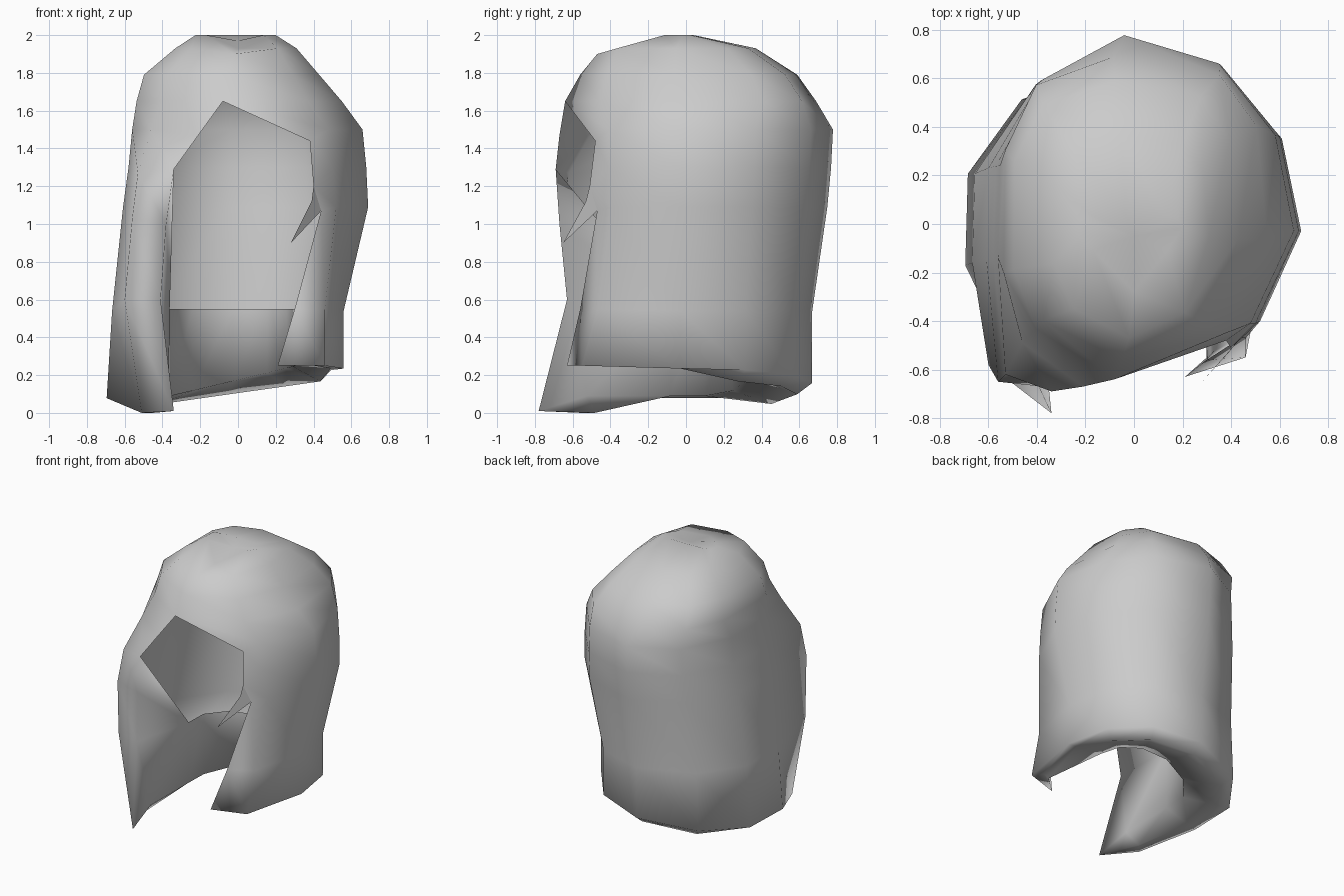
import bpy
import bmesh
from math import sin, cos, radians, copysign

cube = bpy.data.objects.get("Cube")
if cube:
    bpy.data.objects.remove(cube, do_unlink=True)

grey = bpy.data.materials.new("plain grey")
grey.use_nodes = True
tone = (0.6, 0.6, 0.6, 1)
grey.diffuse_color = tone
grey.node_tree.nodes["Principled BSDF"].inputs["Base Color"].default_value = tone

# Directions of the shell columns, measured from the back
SIDES = [-105, -72, -40, -4, 32, 62, 93]
ALL_ROUND = [-140, *SIDES, 145]


def rounded(value, power):
    return copysign(abs(value) ** power, value)


def ring(angles, power, right, left, back, front, z, tilt=0):
    """Points round the shell, running from its right to its left."""
    points = []
    for angle in angles:
        s, c = rounded(sin(radians(angle)), power), rounded(cos(radians(angle)), power)
        x = s * (left if s > 0 else right)
        y = c * (back if c > 0 else front)
        points.append((x, y, z + tilt * x))
    return points


def add_strip(bm, lower, upper):
    for i in range(len(lower) - 1):
        corners = list(dict.fromkeys([lower[i], lower[i + 1], upper[i + 1], upper[i]]))
        if len(corners) > 2:
            bm.faces.new(corners)


def finish(bm, name):
    bmesh.ops.recalc_face_normals(bm, faces=bm.faces)
    mesh = bpy.data.meshes.new(name)
    bm.to_mesh(mesh)
    bm.free()
    mesh.materials.append(grey)
    for face in mesh.polygons:
        face.use_smooth = True
    obj = bpy.data.objects.new(name, mesh)
    bpy.context.collection.objects.link(obj)
    return obj


# Open rows: right lip and front corner, reaches (right, left, back, front,
# height, tilt), then left front corner and lip
OPEN_ROWS = [
    ((-.34, -.78, .01), (-.51, -.55, 0), (.72, .56, .67, .66, .165, .125),
     (.46, -.55, .25), (.21, -.63, .25)),
    ((-.41, -.63, .6), (-.6, -.58, .6), (.69, .56, .67, .62, .54, 0),
     (.46, -.47, .55), (.3, -.56, .55)),
    ((-.38, -.67, 1.0), (-.56, -.65, 1.03), (.63, .69, .75, .56, 1.09, 0),
     (.52, -.4, 1.09), (.44, -.47, 1.07)),
    ((-.34, -.69, 1.29), (-.53, -.62, 1.27), (.6, .68, .77, .55, 1.3, 0),
     (.5, -.41, 1.3), (.40, -.51, 1.2)),
    ((-.21, -.67, 1.47), (-.46, -.49, 1.5), (.58, .66, .78, .54, 1.5, 0),
     (.48, -.41, 1.5), (.38, -.48, 1.44)),
]
# Closed rows: front point, then reaches and height
CLOSED_ROWS = [
    ((-.08, -.64, 1.65), (.55, .55, .69, .52, 1.65)),
    ((-.05, -.56, 1.79), (.51, .43, .59, .48, 1.79)),
    ((-.02, -.47, 1.9), (.34, .31, .37, .42, 1.93)),
    ((0, -.28, 1.93), (.23, .2, .04, .13, 2.0)),
]

bm = bmesh.new()
rows = []
for lip_right, corner_right, shape, corner_left, lip_left in OPEN_ROWS:
    points = [lip_right, corner_right, *ring(SIDES, 1, *shape), corner_left, lip_left]
    rows.append([bm.verts.new(p) for p in points])
for front, shape in CLOSED_ROWS:
    tip = bm.verts.new(front)
    rows.append([tip, *[bm.verts.new(p) for p in ring(ALL_ROUND, .7, *shape)], tip])
for lower, upper in zip(rows, rows[1:]):
    add_strip(bm, lower, upper)

# Crown with a shallow dip
crown = bm.verts.new((0, -.05, 1.97))
for a, b in zip(rows[-1], rows[-1][1:]):
    bm.faces.new((a, b, crown))

# Underside of the thick hem, rounded under and running inwards
rim = rows[0]
under, inner_low = [rim[0]], [rim[0]]
for v in rim[1:-1]:
    x, y, z = v.co
    drop = .06 if y > .3 else 0
    under.append(bm.verts.new((x * .88, y * .88, z - drop)))
    narrow, pull = (.72, .95) if y < -.3 else (.52, .48)
    inner_low.append(bm.verts.new((x * narrow, y * pull, max(z + .01, .09))))
under.append(rim[-1])
inner_low.append(rim[-1])
add_strip(bm, rim, under)
add_strip(bm, under, inner_low)

# Inner neck wall rising from the hem and meeting both lips
inner_top = [rows[1][0], rows[1][0]]
for v in inner_low[2:-2]:
    inner_top.append(bm.verts.new((v.co.x, v.co.y * .95, .55)))
inner_top += [rows[1][-1], rows[1][-1]]
add_strip(bm, inner_low, inner_top)

# Web from the neck wall up the inside of the right lip
for low, high in zip(rows[1:3], rows[2:4]):
    bm.faces.new((low[0], high[0], inner_top[2]))
finish(bm, "hood_shell")

# Small pointed lock at the left edge of the opening
bm = bmesh.new()
lock = [bm.verts.new(p) for p in
        [(.40, -.51, 1.2), (.39, -.53, 1.12), (.28, -.65, .9), (.44, -.47, 1.07)]]
bm.faces.new(lock)
finish(bm, "cheek_lock")
